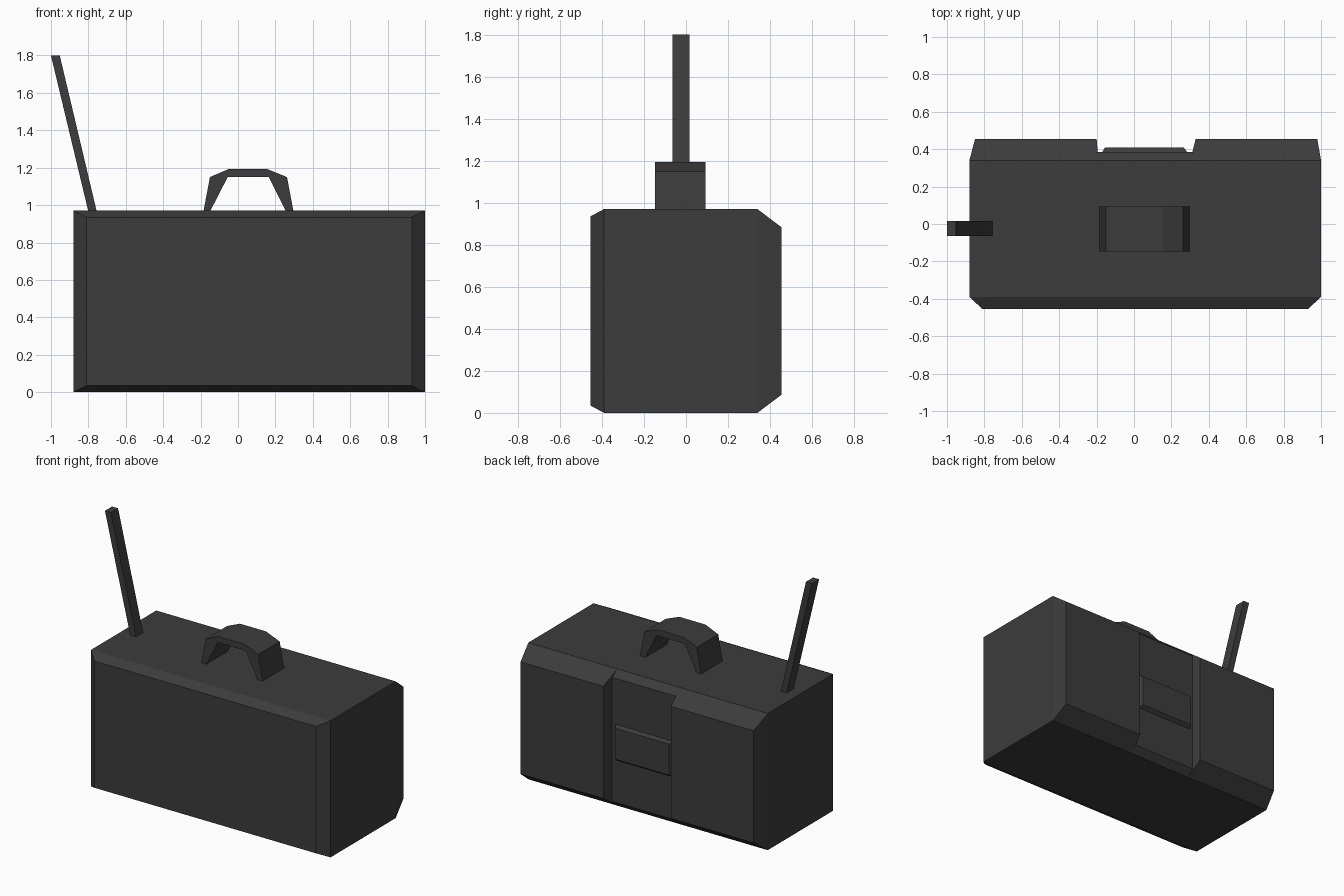
import bpy, bmesh

if "Cube" in bpy.data.objects:
    bpy.data.objects.remove(bpy.data.objects["Cube"])

dark = bpy.data.materials.new("dark_casing")
dark.diffuse_color = (0.045, 0.045, 0.045, 1)
dark.use_nodes = True
dark.node_tree.nodes["Principled BSDF"].inputs["Base Color"].default_value = dark.diffuse_color


def finish(bm, name):
    bmesh.ops.recalc_face_normals(bm, faces=bm.faces)
    mesh = bpy.data.meshes.new(name)
    bm.to_mesh(mesh)
    bm.free()
    mesh.materials.append(dark)
    obj = bpy.data.objects.new(name, mesh)
    bpy.context.collection.objects.link(obj)
    return obj


def loft(name, rings, cap_front=False, cap_back=True):
    """Rectangular rings (y, x0, x1, z0, z1) joined from front to back."""
    bm = bmesh.new()
    loops = [[bm.verts.new(p) for p in ((x0, y, z0), (x1, y, z0), (x1, y, z1), (x0, y, z1))]
             for y, x0, x1, z0, z1 in rings]
    for a, b in zip(loops, loops[1:]):
        for i in range(4):
            j = (i + 1) % 4
            bm.faces.new((a[i], a[j], b[j], b[i]))
    if cap_front:
        bm.faces.new(loops[0])
    if cap_back:
        bm.faces.new(loops[-1])
    # open shells: orient every face outward from the shell's middle
    obj = finish(bm, name)
    bm = bmesh.new()
    bm.from_mesh(obj.data)
    mid = sum((v.co for v in bm.verts), bm.verts[:][0].co * 0) / len(bm.verts)
    for f in bm.faces:
        f.normal_update()
        if f.normal.dot(f.calc_center_median() - mid) < 0:
            f.normal_flip()
    bm.to_mesh(obj.data)
    bm.free()


def extrude_profile(name, pts, y0, y1):
    """XZ outline pushed through from y0 to y1."""
    bm = bmesh.new()
    face = bm.faces.new([bm.verts.new((x, y0, z)) for x, z in pts])
    ext = bmesh.ops.extrude_face_region(bm, geom=[face], use_keep_orig=True)
    for v in ext["geom"]:
        if isinstance(v, bmesh.types.BMVert):
            v.co.y = y1
    finish(bm, name)


# main case with bevelled front
loft("case", [(-0.455, -0.81, 0.93, 0.035, 0.935),
              (-0.39, -0.88, 1.0, 0, 0.97),
              (0.34, -0.88, 1.0, 0, 0.97)], cap_front=True, cap_back=False)

# two raised rear blocks with a recessed strip between them
for name, base, tip, y, inset in (
        ("rear_block_left", (-0.88, -0.19), (-0.85, -0.20), 0.455, 0.087),
        ("rear_block_right", (0.30, 1.0), (0.33, 0.98), 0.455, 0.087),
        ("rear_recess", (-0.19, 0.30), (-0.194, 0.312), 0.385, 0.045)):
    loft(name, [(0.34, *base, 0, 0.97), (y, *tip, inset, 0.97 - inset)])

# tapered latch plate in the recess
loft("latch_plate", [(0.384, -0.17, 0.285, 0.345, 0.60),
                     (0.41, -0.155, 0.265, 0.365, 0.585)])

# carrying handle
extrude_profile("handle", [(-0.185, 0.965), (-0.15, 1.15), (-0.05, 1.193), (0.155, 1.193),
                           (0.262, 1.15), (0.297, 0.965), (0.257, 0.965), (0.165, 1.15),
                           (-0.055, 1.15), (-0.15, 0.965)], -0.147, 0.093)

# leaning antenna
extrude_profile("antenna", [(-0.80, 0.965), (-0.755, 0.965), (-0.953, 1.8), (-1.0, 1.8)],
                -0.064, 0.016)
